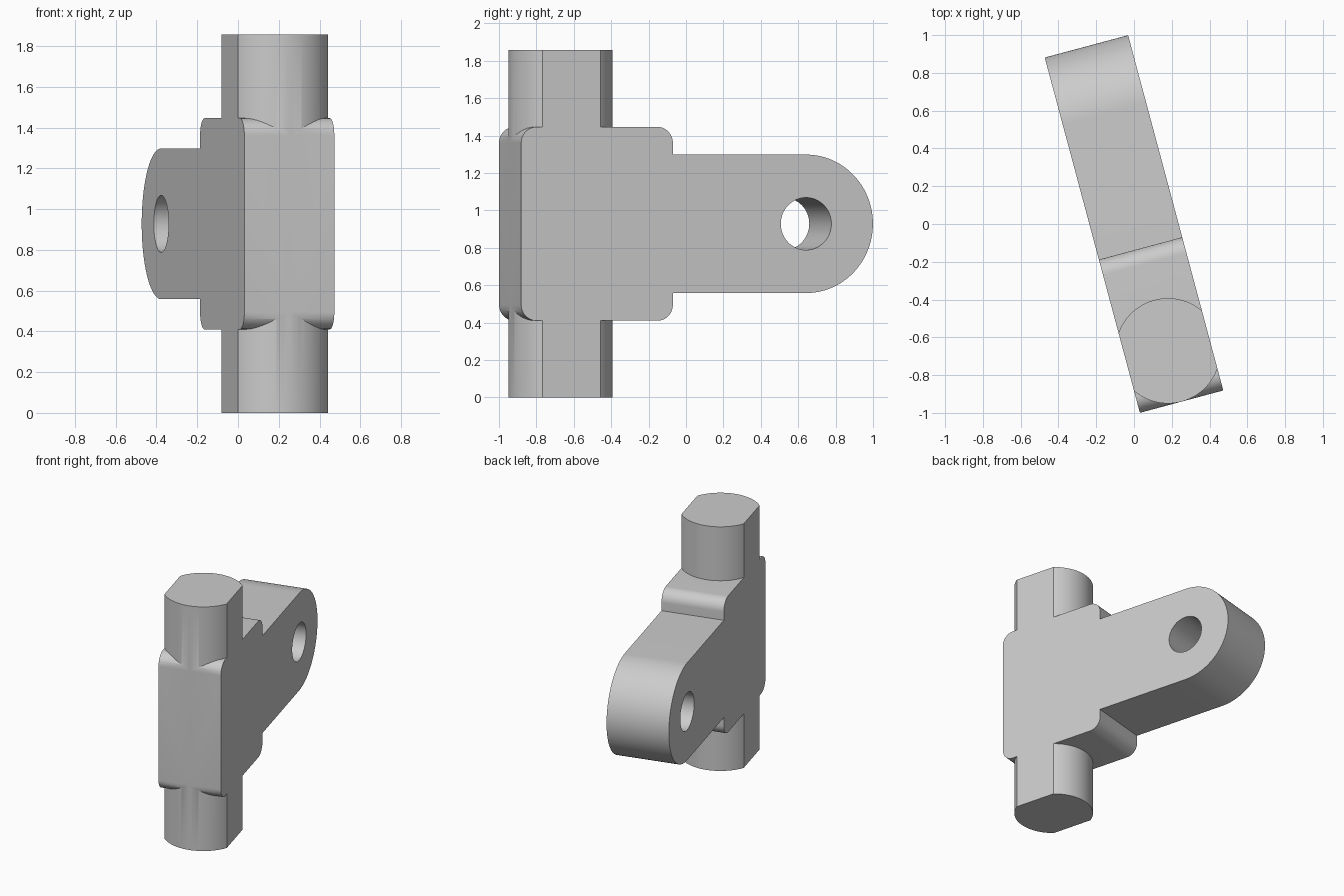
import bpy, bmesh
from math import sin, cos, pi, asin, radians
from mathutils import Matrix

if "Cube" in bpy.data.objects:
    bpy.data.objects.remove(bpy.data.objects["Cube"], do_unlink=True)

HALF_W, HALF_L = 0.2285, 0.9735      # half width and half length of the bar
TOP, MID = 1.856, 0.928              # full height and centre height
BLOCK_H, ARM_H = 0.518, 0.37         # half heights of block and arm
BLOCK_END, FILLET = -0.134, 0.085
PIN_Y, PIN_R = -0.695, 0.2785
EYE_Y, EYE_R = HALF_L - ARM_H, 0.14

grey = bpy.data.materials.new("plain_grey")
grey.use_nodes = True
colour = (0.6, 0.6, 0.6, 1)
grey.diffuse_color = colour
grey.node_tree.nodes["Principled BSDF"].inputs["Base Color"].default_value = colour


def arc(cx, cy, r, start, end, steps):
    angles = [start + (end - start) * i / steps for i in range(steps + 1)]
    return [(cx + r * cos(a), cy + r * sin(a)) for a in angles]


def prism(name, points, to_3d, offset):
    """Extrude a closed 2D outline by the given offset vector."""
    bm = bmesh.new()
    face = bm.faces.new([bm.verts.new(to_3d(a, b)) for a, b in points])
    new = bmesh.ops.extrude_face_region(bm, geom=[face])["geom"]
    bmesh.ops.translate(bm, vec=offset,
                        verts=[v for v in new if isinstance(v, bmesh.types.BMVert)])
    bmesh.ops.recalc_face_normals(bm, faces=bm.faces)
    mesh = bpy.data.meshes.new(name)
    bm.to_mesh(mesh)
    bm.free()
    mesh.materials.append(grey)
    ob = bpy.data.objects.new(name, mesh)
    bpy.context.collection.objects.link(ob)
    return ob


def combine(target, other, operation):
    bpy.context.view_layer.objects.active = target
    mod = target.modifiers.new(operation.lower(), "BOOLEAN")
    mod.operation, mod.solver, mod.object = operation, "EXACT", other
    bpy.ops.object.modifier_apply(modifier=mod.name)
    bpy.data.objects.remove(other, do_unlink=True)


def side(a, b, x=-HALF_W):
    return (x, a, b)


# Side outline: rounded block with a round-ended arm, mirrored about mid height
upper = arc(EYE_Y, 0, ARM_H, 0, pi / 2, 32)
upper += [(BLOCK_END, ARM_H)]
upper += arc(BLOCK_END - FILLET, BLOCK_H - FILLET, FILLET, 0, pi / 2, 12)
upper += arc(-HALF_L + FILLET, BLOCK_H - FILLET, FILLET, pi / 2, pi, 12)
outline = upper + [(y, -z) for y, z in reversed(upper[1:])]
body = prism("pivot_bracket", [(y, z + MID) for y, z in outline],
             side, (2 * HALF_W, 0, 0))

# Upright pin with flats flush to the bracket sides
flat = asin(HALF_W / PIN_R)
pin_outline = (arc(0, PIN_Y, PIN_R, pi / 2 - flat, pi / 2 + flat, 40)
               + arc(0, PIN_Y, PIN_R, -pi / 2 - flat, -pi / 2 + flat, 40))
pin = prism("flatted_pin", pin_outline, lambda a, b: (a, b, 0), (0, 0, TOP))
combine(body, pin, "UNION")

# Eye hole through the arm
cutter = prism("eye_hole_cutter", arc(EYE_Y, MID, EYE_R, 0, 2 * pi, 64)[:-1],
               lambda a, b: side(a, b, -0.5), (1, 0, 0))
cutter.hide_render = True
combine(body, cutter, "DIFFERENCE")

# Turn the whole part and smooth only its curved surfaces
body.data.transform(Matrix.Rotation(radians(15), 4, "Z"))
bpy.ops.object.select_all(action="DESELECT")
body.select_set(True)
bpy.context.view_layer.objects.active = body
bpy.ops.object.shade_smooth_by_angle(angle=radians(25))
